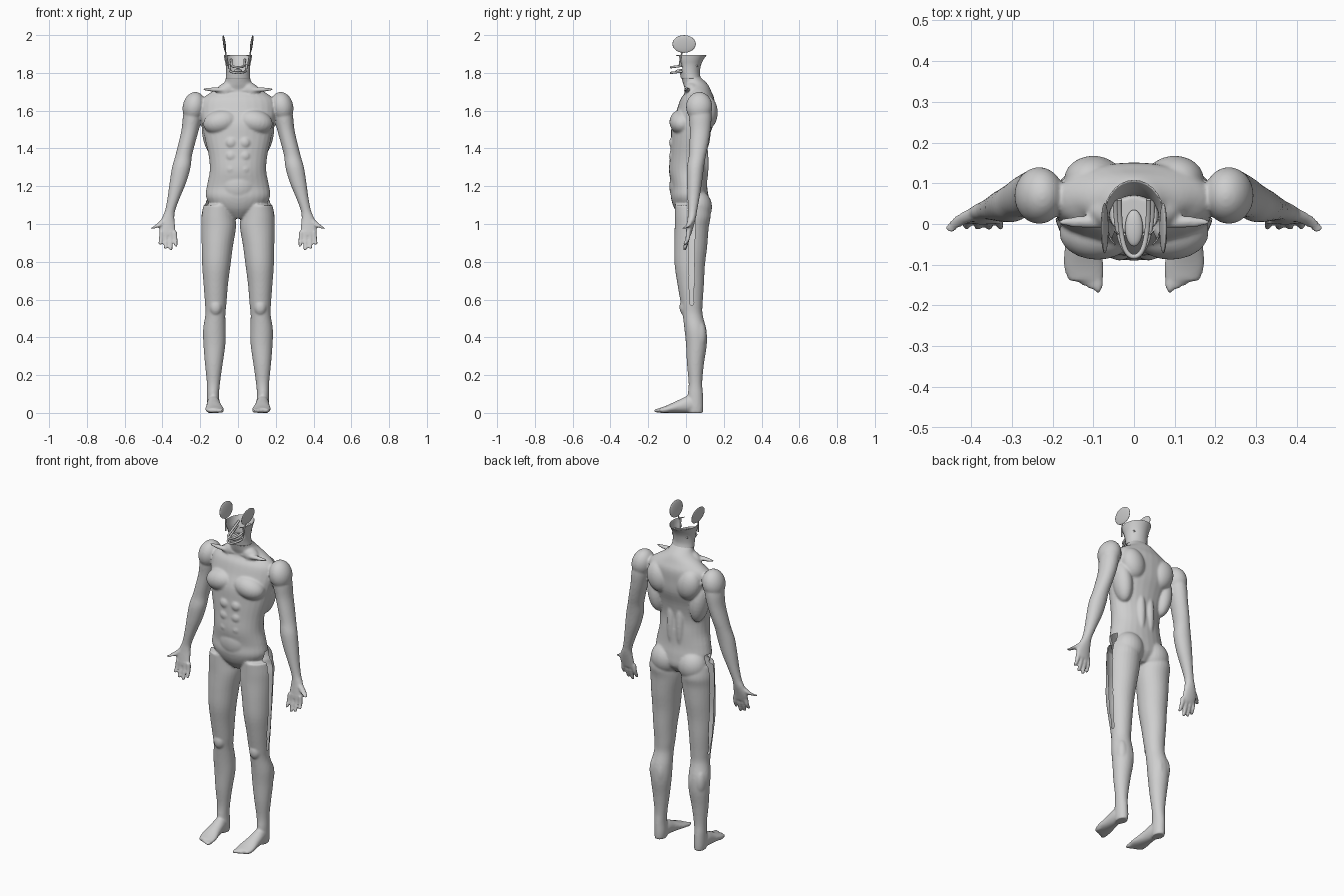
import bpy, bmesh, math
from mathutils import Matrix, Vector

cube = bpy.data.objects.get("Cube")
if cube:
    bpy.data.objects.remove(cube)

UNIT = 0.01  # all tables below are in hundredths
SIDES = 28

skin = bpy.data.materials.new("plain grey")
skin.use_nodes = True
grey = (0.62, 0.62, 0.62, 1)
skin.diffuse_color = grey
skin.node_tree.nodes["Principled BSDF"].inputs["Base Color"].default_value = grey


def make_object(name, bm):
    """Turn a bmesh into a smooth grey object."""
    bmesh.ops.recalc_face_normals(bm, faces=bm.faces)
    mesh = bpy.data.meshes.new(name)
    bm.to_mesh(mesh)
    bm.free()
    return finish(name, mesh)


def finish(name, mesh):
    mesh.materials.clear()
    mesh.materials.append(skin)
    for face in mesh.polygons:
        face.use_smooth = True
    obj = bpy.data.objects.new(name, mesh)
    bpy.context.scene.collection.objects.link(obj)
    return obj


def spline(rings, steps=4):
    """Interpolate the ring table smoothly."""
    pts = [Vector(r) for r in rings]
    pts = [pts[0]] + pts + [pts[-1]]
    out = []
    for a, b, c, d in zip(pts, pts[1:], pts[2:], pts[3:]):
        for i in range(steps):
            t = i / steps
            out.append(b + (c - a) * (t / 2) + (a * 2 - b * 5 + c * 4 - d) * (t * t / 2)
                       + (b * 3 - a - c * 3 + d) * (t ** 3 / 2))
    return out + [pts[-1]]


def loft(bm, rings, side=1, along_y=False, caps=True):
    """Elliptical rings: (height, centre, centre, radius, radius)."""
    loops = []
    for h, cx, cy, rx, ry in spline(rings):
        loop = []
        for i in range(SIDES):
            a = math.tau * i / SIDES
            u, v = cx + rx * math.cos(a), cy + ry * math.sin(a)
            p = (u * side, h, v) if along_y else (u * side, v, h)
            loop.append(bm.verts.new(Vector(p) * UNIT))
        loops.append(loop)
    for low, high in zip(loops, loops[1:]):
        for i in range(SIDES):
            j = (i + 1) % SIDES
            bm.faces.new((low[i], low[j], high[j], high[i]))
    if caps:
        bm.faces.new(loops[0])
        bm.faces.new(loops[-1])


def muscle(bm, centre, radii, tilt=0, side=1):
    """Ellipsoid, tilted sideways by some degrees."""
    x, y, z = centre
    mat = (Matrix.Translation(Vector((x * side, y, z)) * UNIT)
           @ Matrix.Rotation(math.radians(tilt * side), 4, "Y")
           @ Matrix.Diagonal(Vector(radii) * UNIT).to_4x4())
    bmesh.ops.create_uvsphere(bm, u_segments=24, v_segments=16, radius=1, matrix=mat)


torso = [(103, 0, 3, 4, 5), (108, 0, 3, 13, 9), (114, 0, 2, 17, 10), (120, 0, 1.7, 16.5, 9.5),
         (128, 0, 1, 15, 10), (136, 0, 1, 15.5, 9.5), (145, 0, 2, 17.5, 10), (153, 0, 3.5, 19, 11),
         (160, 0, 5, 20, 10), (166, 0, 6, 19, 9), (170, 0, 6.5, 14, 7), (174, 0, 5, 8, 6.5),
         (178, 0, 2.5, 6.2, 5), (180, 0, 2, 6, 4.8)]
leg = [(110, 10.5, 3, 8, 9), (104, 10.5, 3.5, 9, 9.5), (98, 10.3, 3, 9.2, 9), (88, 11, 2.5, 8.3, 8.7),
       (78, 11.5, 2, 7.5, 8), (68, 11.8, 2.5, 6.5, 7), (58, 11.8, 3, 5.7, 5.8), (52, 12, 3.5, 5.3, 5.3),
       (44, 12.5, 5, 6, 5.8), (36, 12.5, 5.5, 5.8, 5.5), (26, 12.8, 5, 4.7, 4.5), (16, 13, 5, 3.5, 3.6),
       (10, 13.2, 5, 3.2, 4), (4, 13, 5, 3.3, 4.2), (0, 13, 5, 3, 4)]
foot = [(8, 13, 3, 2.5, 3), (2, 13, 4.5, 3.4, 4.5), (-4, 12.8, 3.4, 4, 3.4), (-10, 12.4, 2, 5, 2),
        (-14, 11.8, 1.3, 4.3, 1.3)]
arm = [(166, 23, 7, 4, 5), (158, 24, 7.5, 5, 6), (150, 25.3, 7.5, 4.6, 5.5), (142, 27.3, 6.8, 4.4, 5),
       (136, 28.8, 6, 4.4, 4.5), (130, 30, 5, 4.9, 4.5), (122, 31.8, 4.5, 4.4, 4), (114, 34, 4, 3.3, 3.2),
       (107, 36, 3.5, 2.7, 2.4), (103, 37, 3, 3.4, 2.2), (98, 37.5, 2, 4.4, 1.8), (94, 37, 1.2, 4.2, 1.4)]
thumb = [(102, 39, 2.5, 2, 1.6), (99, 42.5, 1, 2, 1.4), (97.5, 45.5, -1.5, 1.3, 1.2)]

# Body: overlapping volumes, fused below
bm = bmesh.new()
loft(bm, torso)
for side in (1, -1):
    loft(bm, leg, side)
    loft(bm, foot, side, along_y=True)
    loft(bm, arm, side)
    loft(bm, thumb, side)
    # fingers fan out from the palm, the second longest
    for i, tip in enumerate((89, 87, 86, 88)):
        base = 40.4 - i * 2.3
        end = base + 0.8 - i * 0.5
        loft(bm, [(96, base, 1.2, 1.2, 1.3), (92, (base + end) / 2, 0.8, 1.15, 1.2),
                  (tip, end, -0.8, 0.9, 0.9)], side)
    # toes shrink towards the outside
    for i in range(5):
        muscle(bm, (8.9 + i * 1.7, i * 0.9 - 14.5, 1.2), (1.3 - i * 0.1, 2.6, 1.2), 0, side)
    muscle(bm, (9, -2, 154), (9.5, 6.8, 6.5), 12, side)       # chest
    muscle(bm, (23.3, 7, 162), (6, 7, 8), -12, side)          # shoulder
    muscle(bm, (10, 11, 159), (7, 5.8, 9), 15, side)          # shoulder blade
    muscle(bm, (14, 7, 148), (5, 6, 12), 8, side)             # flank
    muscle(bm, (8.8, 6, 109), (8.6, 7.8, 9), 0, side)         # buttock
    muscle(bm, (3, 8, 132), (3, 4, 16), 0, side)              # lower back
    muscle(bm, (11.8, -0.5, 56), (3.4, 3, 4.5), 0, side)      # kneecap
    muscle(bm, (11, 7, 40), (3.5, 4, 9), 0, side)             # inner calf
    muscle(bm, (15, 7, 41), (3.2, 3.8, 8), 0, side)           # outer calf
    muscle(bm, (6, 3, 171), (6, 4, 4), 25, side)              # neck slope
    muscle(bm, (9, 0.5, 171), (10, 1.6, 1.2), -2, side)       # collar bone
    for row in range(3):                                      # stomach
        muscle(bm, (3.6, -6, 143 - row * 7), (3.4, 3, 3.4), 0, side)
muscle(bm, (0, -4, 120), (9, 4.8, 9))                         # lower belly
source = make_object("body_volumes", bm)
remesh = source.modifiers.new("fuse", "REMESH")
remesh.mode = "VOXEL"
remesh.voxel_size = 0.006
soften = source.modifiers.new("soften", "SMOOTH")
soften.factor = 0.5
soften.iterations = 5
graph = bpy.context.evaluated_depsgraph_get()
fused = bpy.data.meshes.new_from_object(source.evaluated_get(graph))
bpy.data.objects.remove(source)

# Open seam down the outside of each thigh
bm = bmesh.new()
bm.from_mesh(fused)


def in_seam(face):
    x, y, z = face.calc_center_median()
    width = 0.01 + 0.02 * (z - 0.57)
    return 0.57 < z < 1.16 and 0.13 < abs(x) < 0.22 and abs(y - 0.03) < width


bmesh.ops.delete(bm, geom=[f for f in bm.faces if in_seam(f)], context="FACES")
bm.to_mesh(fused)
bm.free()
finish("body", fused)

# Flared open collar where the head is missing, cut away at the front
bm = bmesh.new()
loft(bm, [(177, 0, 2.6, 6.2, 5), (180, 0, 2, 6, 5), (184, 0, 1.6, 6.2, 6),
          (187, 0, 1.5, 6.8, 7.4), (189.5, 0, 1.8, 7.2, 8.8)], caps=False)
front = [f for f in bm.faces if f.calc_center_median().z > 1.8
         and f.calc_center_median().y < -0.02 and abs(f.calc_center_median().x) < 0.05]
bmesh.ops.delete(bm, geom=front, context="FACES")
collar = make_object("neck_collar", bm)
shell = collar.modifiers.new("thickness", "SOLIDIFY")
shell.thickness = 0.003


def rod(name, points, radius):
    """Smooth round rod through a few points."""
    curve = bpy.data.curves.new(name, "CURVE")
    curve.dimensions = "3D"
    curve.bevel_depth = radius * UNIT
    curve.use_fill_caps = True
    line = curve.splines.new("NURBS")
    line.points.add(len(points) - 1)
    for point, co in zip(line.points, points):
        point.co = (*(Vector(co) * UNIT), 1)
    line.use_endpoint_u = True
    line.order_u = 3
    curve.materials.append(skin)
    obj = bpy.data.objects.new(name, curve)
    bpy.context.scene.collection.objects.link(obj)


# Jaw pieces left inside the collar
for name, width, z in (("lower_jaw", 4.6, 181), ("upper_jaw", 3.6, 184)):
    rod(name, [(-width, 6, z + 3), (-width, 0, z), (-2, -8, z - 1), (2, -8, z - 1),
               (width, 0, z), (width, 6, z + 3)], 0.6)
bm = bmesh.new()
muscle(bm, (0, -1, 181), (2.2, 4.5, 1.2))
make_object("tongue", bm)

# Floating ears
for label, side in (("left", 1), ("right", -1)):
    bm = bmesh.new()
    muscle(bm, (7.2, -1, 195.3), (0.7, 6.2, 4.7), 8, side)
    make_object(label + "_ear", bm)
    rod(label + "_ear_strip", [(6.6, -2, 191), (6.2, -3, 188), (5.6, -3.5, 184)] if side > 0
        else [(-6.6, -2, 191), (-6.2, -3, 188), (-5.6, -3.5, 184)], 0.4)
